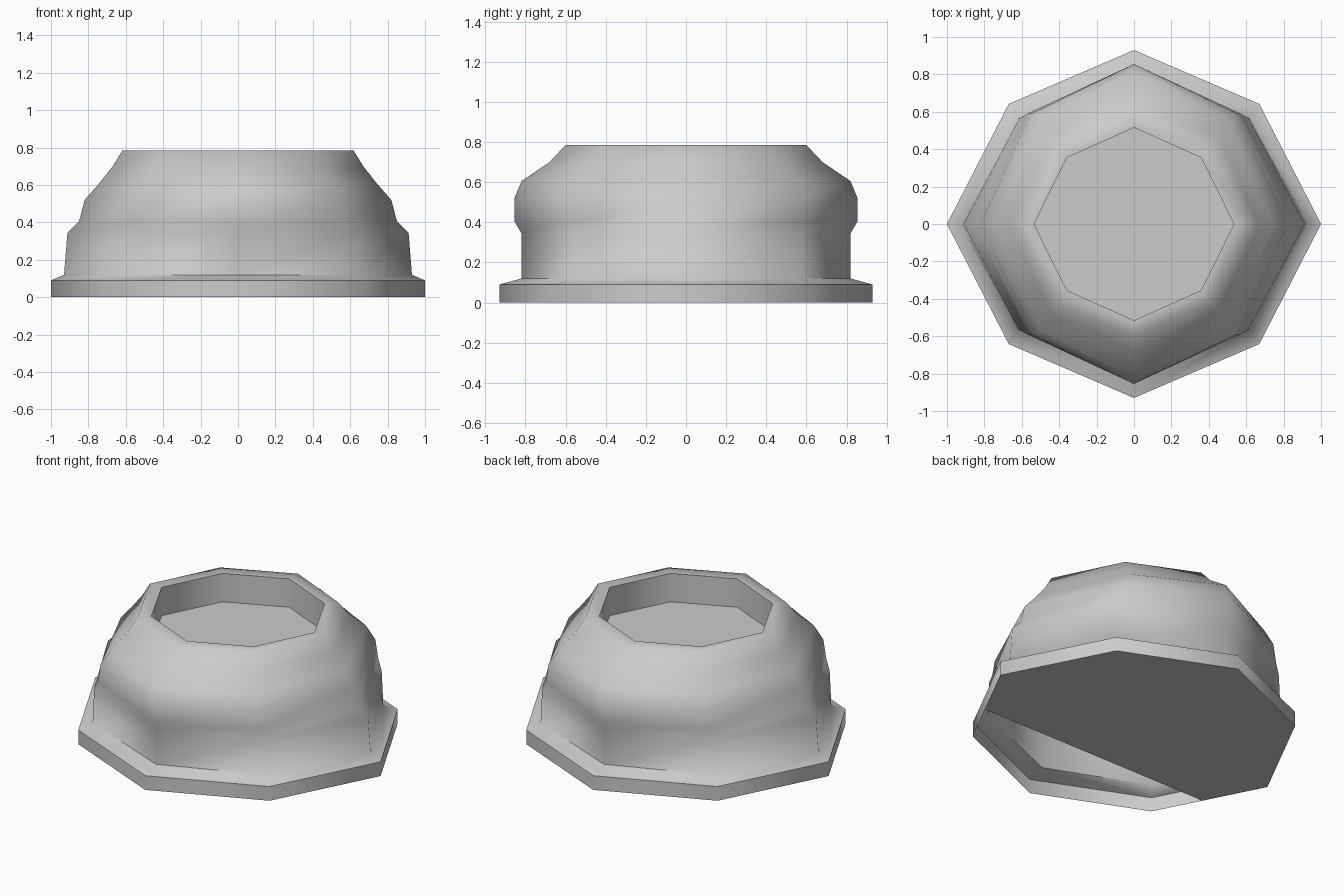
import bpy, bmesh, math

if "Cube" in bpy.data.objects:
    bpy.data.objects.remove(bpy.data.objects["Cube"])


def octagon(bm, z, rx, ry):
    """Ring of 8 vertices with slightly pulled-in diagonal corners."""
    dx, dy = 0.67 * rx, 0.69 * ry
    pts = [(rx, 0), (dx, dy), (0, ry), (-dx, dy),
           (-rx, 0), (-dx, -dy), (0, -ry), (dx, -dy)]
    return [bm.verts.new((x, y, z)) for x, y in pts]


def finish(bm, name, angle):
    mesh = bpy.data.meshes.new(name)
    bm.to_mesh(mesh)
    bm.free()
    obj = bpy.data.objects.new(name, mesh)
    bpy.context.collection.objects.link(obj)
    bpy.ops.object.select_all(action='DESELECT')
    obj.select_set(True)
    bpy.context.view_layer.objects.active = obj
    bpy.ops.object.shade_smooth_by_angle(angle=math.radians(angle))
    return obj


# Body: flange, waisted wall, shoulder, rim and recessed top (z, x radius, y radius)
profile = [
    (0.0, 1.0, 0.93), (0.09, 1.0, 0.93), (0.12, 0.93, 0.82),
    (0.345, 0.912, 0.82), (0.405, 0.85, 0.855), (0.52, 0.82, 0.855),
    (0.605, 0.745, 0.82), (0.70, 0.67, 0.68), (0.785, 0.618, 0.60),
    (0.785, 0.535, 0.515), (0.605, 0.535, 0.515),
]
bm = bmesh.new()
rings = [octagon(bm, *p) for p in profile]
for a, b in zip(rings, rings[1:]):
    for i in range(8):
        j = (i + 1) % 8
        bm.faces.new((a[i], a[j], b[j], b[i]))
bm.faces.new(rings[-1])
finish(bm, "body", 65)

# Underside plate: covers the base except for an opening at the front
bm = bmesh.new()
bm.faces.new(reversed(octagon(bm, 0.0, 1.0, 0.93)))
bmesh.ops.bisect_plane(bm, geom=bm.verts[:] + bm.edges[:] + bm.faces[:],
                       plane_co=(0, -0.36, 0), plane_no=(0, -1, 0),
                       clear_outer=True)
finish(bm, "base_plate", 30)
